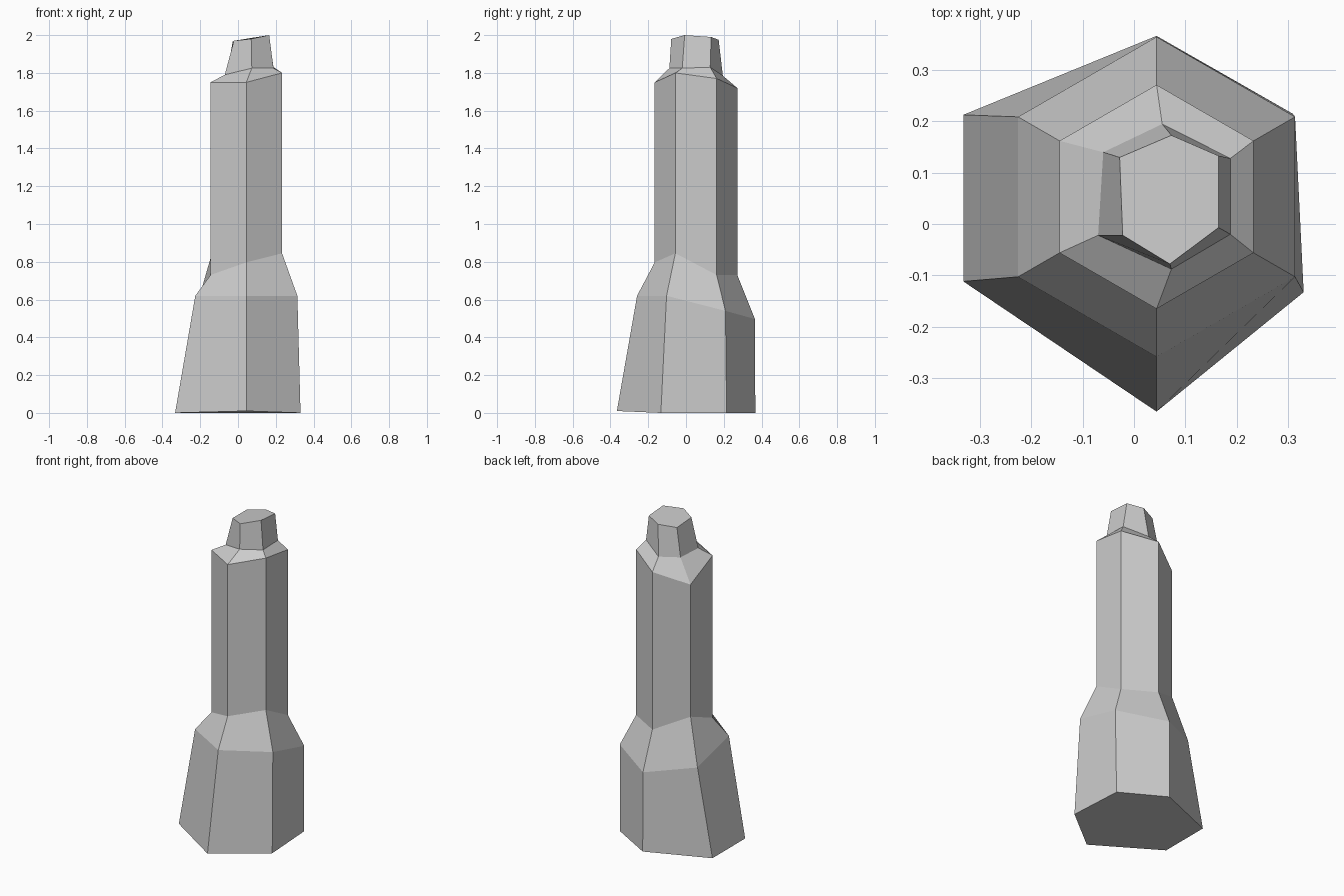
import bpy, bmesh
from math import sin, cos, radians

if "Cube" in bpy.data.objects:
    bpy.data.objects.remove(bpy.data.objects["Cube"])

# Every ring runs: front, front right, back right, back, back left, front left
CENTRE = (0.044, 0.053)


def hexagon(radius, heights):
    """Regular hexagon around the pillar axis, with a height per corner."""
    return [(CENTRE[0] + radius * cos(radians(60 * i - 90)),
             CENTRE[1] + radius * sin(radians(60 * i - 90)), z)
            for i, z in enumerate(heights)]


def loft(name, rings):
    """Skin a stack of six-sided rings and cap both ends."""
    bm = bmesh.new()
    loops = [[bm.verts.new(p) for p in ring] for ring in rings]
    for low, high in zip(loops, loops[1:]):
        for i in range(6):
            j = (i + 1) % 6
            bm.faces.new((low[i], low[j], high[j], high[i]))
    bm.faces.new(loops[0][::-1])
    bm.faces.new(loops[-1])
    bmesh.ops.recalc_face_normals(bm, faces=bm.faces)
    mesh = bpy.data.meshes.new(name)
    bm.to_mesh(mesh)
    bm.free()
    obj = bpy.data.objects.new(name, mesh)
    bpy.context.collection.objects.link(obj)
    return obj


# Flared foot
foot = [(0.044, -0.366, 0.01), (0.331, -0.133, 0), (0.31, 0.215, 0),
        (0.044, 0.367, 0), (-0.333, 0.213, 0), (-0.333, -0.112, 0)]
# Shoulder of the foot, then the long shaft
shoulder = hexagon(0.312, (0.62, 0.62, 0.54, 0.497, 0.54, 0.62))
shaft_bottom = hexagon(0.2185, (0.797, 0.845, 0.73, 0.73, 0.82, 0.73))
shaft_top = hexagon(0.2185, (1.75, 1.80, 1.77, 1.72, 1.65, 1.75))
# Small crooked tip
tip_bottom = [(0.073, -0.088, 1.825), (0.188, -0.02, 1.825), (0.188, 0.128, 1.83),
              (0.055, 0.195, 1.785), (-0.06, 0.14, 1.79), (-0.07, -0.022, 1.79)]
tip_top = [(0.07, -0.078, 1.98), (0.165, -0.007, 2.0), (0.165, 0.133, 1.99),
           (0.073, 0.173, 1.975), (-0.028, 0.13, 1.965), (-0.022, -0.022, 1.97)]

loft("stone_pillar", [foot, shoulder, shaft_bottom, shaft_top, tip_bottom, tip_top])
